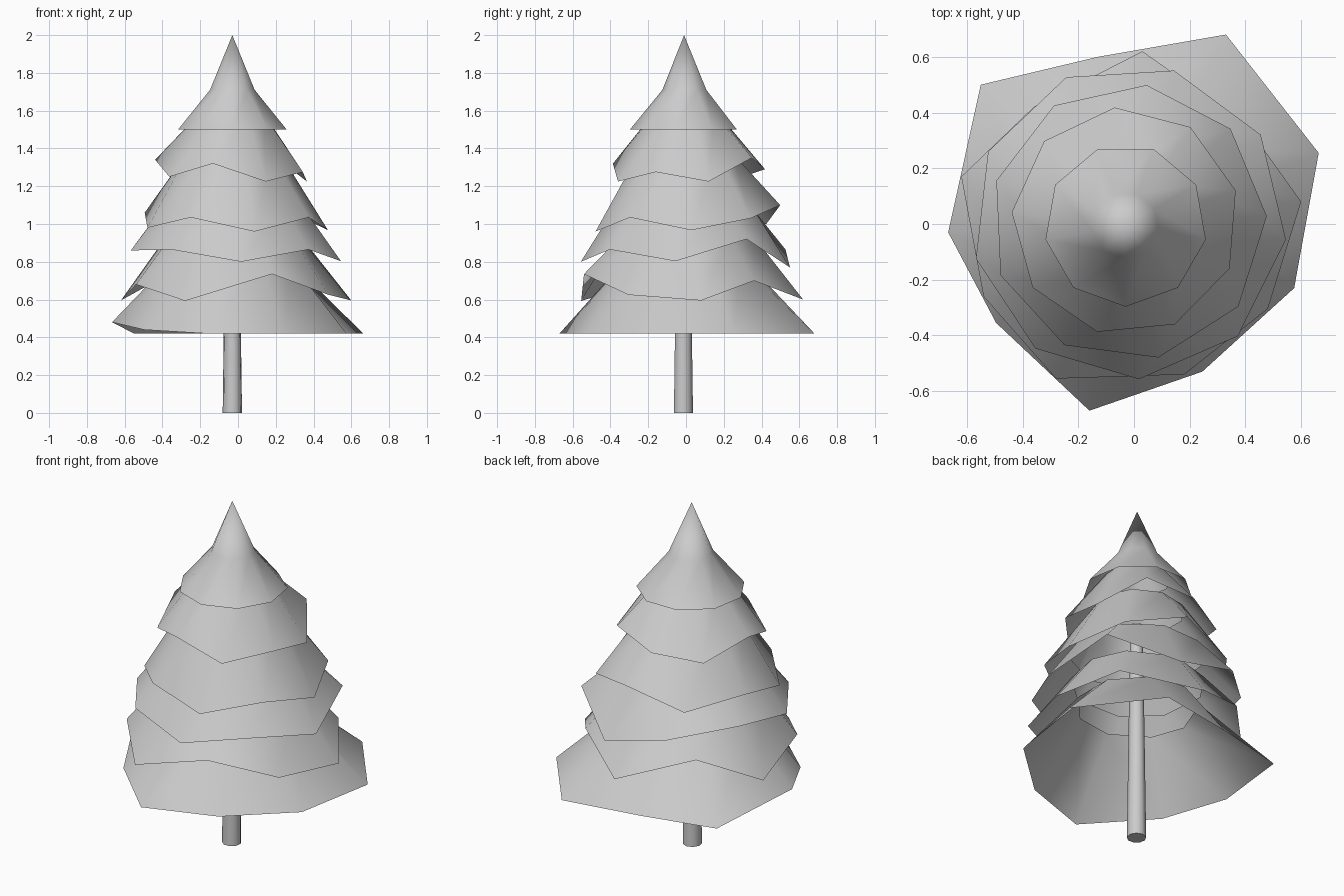
import bpy, bmesh
from math import cos, sin, radians, atan2

if "Cube" in bpy.data.objects:
    bpy.data.objects.remove(bpy.data.objects["Cube"])

CX, CY = -0.03, -0.005  # tree axis
N = 9                   # sides


def add_object(name, bm):
    mesh = bpy.data.meshes.new(name)
    bmesh.ops.recalc_face_normals(bm, faces=bm.faces)
    for f in bm.faces:
        f.smooth = len(f.verts) < 5
    bm.to_mesh(mesh)
    bm.free()
    obj = bpy.data.objects.new(name, mesh)
    bpy.context.collection.objects.link(obj)


def ring(start, radius, cx=CX, cy=CY):
    # regular ring, running clockwise seen from above
    angles = [radians(start - 360 / N * i) for i in range(N)]
    return [(cx + radius * cos(a), cy + radius * sin(a)) for a in angles]


def skirt(name, rim, heights, top_r, top_z, tip=None):
    # open flared shell from a small upper ring down to a ragged rim
    bm = bmesh.new()
    low = [bm.verts.new((x, y, z)) for (x, y), z in zip(rim, heights)]
    up = []
    for x, y in rim:
        a = atan2(y - CY, x - CX)
        up.append(bm.verts.new((CX + top_r * cos(a), CY + top_r * sin(a), top_z)))
    apex = bm.verts.new((CX, CY - 0.005, tip)) if tip else None
    for i in range(N):
        j = (i + 1) % N
        bm.faces.new((up[i], up[j], low[j], low[i]))
        if apex:
            bm.faces.new((apex, up[j], up[i]))
    add_object(name, bm)


# foliage tiers, top to bottom
skirt("foliage_tip", ring(70, 0.292), [1.5] * N, 0.12, 1.71, tip=2.0)
skirt("foliage_tier_2", ring(95.5, 0.41, CX, 0.01),
      [1.29, 1.35, 1.225, 1.275, 1.225, 1.32, 1.25, 1.34, 1.25], 0.18, 1.58)
skirt("foliage_tier_3", ring(82.5, 0.497, -0.02, 0.006),
      [1.10, 1.03, 0.967, 1.035, 0.96, 1.035, 0.98, 1.06, 1.0], 0.25, 1.38)
skirt("foliage_tier_4", ring(73.5, 0.566, -0.017, 0.008),
      [0.77, 0.92, 0.803, 0.865, 0.80, 0.865, 0.86, 0.92, 0.865], 0.36, 1.11)
skirt("foliage_tier_5",
      [(0.03, 0.62), (0.40, 0.36), (0.60, 0.08), (0.48, -0.305), (0.18, -0.54),
       (-0.28, -0.555), (-0.54, -0.26), (-0.62, 0.17), (-0.36, 0.42)],
      [0.60, 0.70, 0.595, 0.625, 0.735, 0.593, 0.68, 0.595, 0.74], 0.36, 0.94)
skirt("foliage_tier_6",
      [(0.33, 0.68), (0.663, 0.255), (0.575, -0.23), (0.245, -0.53), (-0.16, -0.67),
       (-0.495, -0.355), (-0.667, -0.03), (-0.55, 0.50), (-0.13, 0.60)],
      [0.42, 0.42, 0.42, 0.42, 0.42, 0.44, 0.48, 0.42, 0.42], 0.33, 0.80)

# trunk
bm = bmesh.new()
bmesh.ops.create_cone(bm, cap_ends=True, segments=9, radius1=0.052, radius2=0.034, depth=1.3)
bmesh.ops.translate(bm, verts=bm.verts, vec=(CX, -0.015, 0.65))
add_object("trunk", bm)
